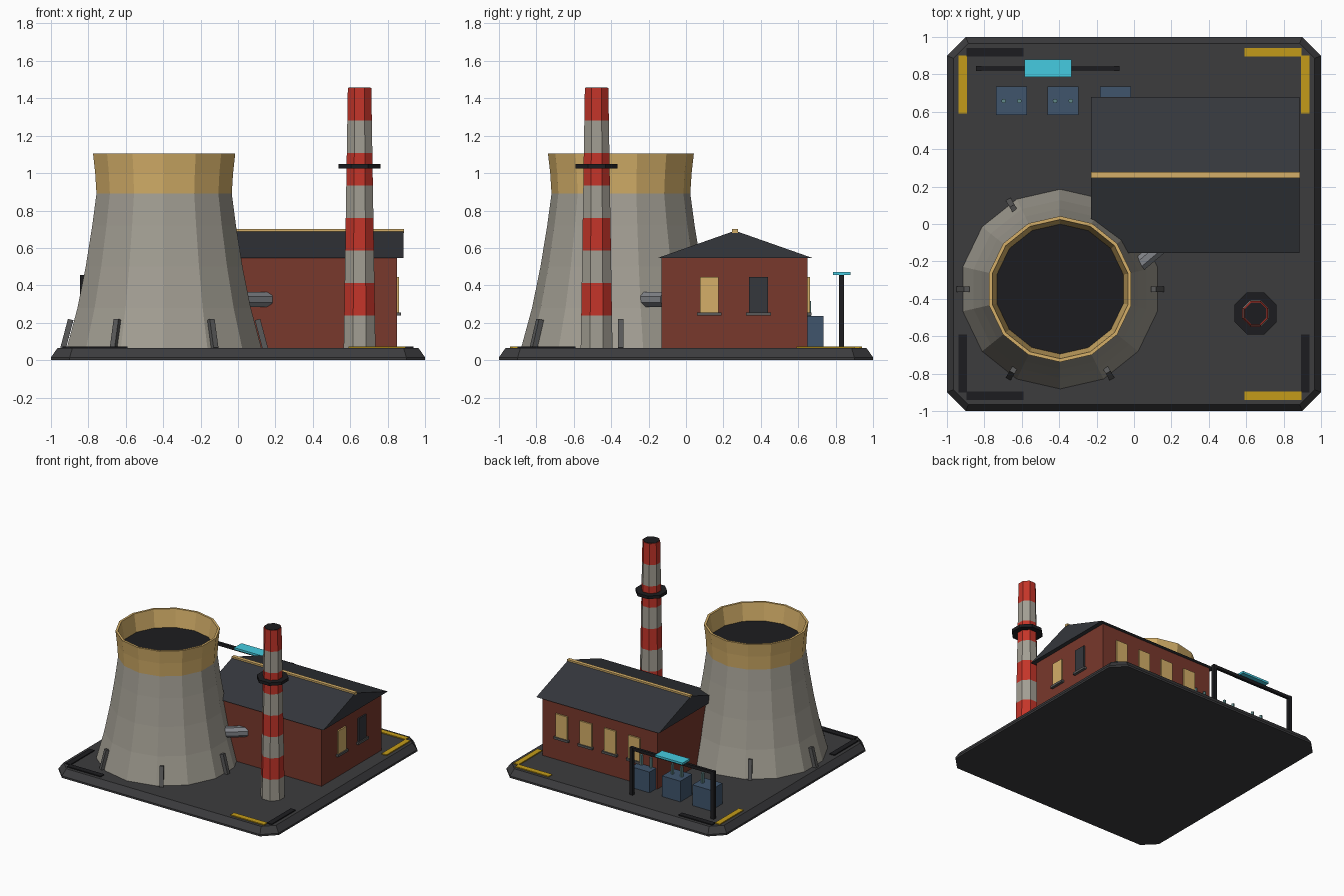
import bpy, bmesh, math
from mathutils import Matrix, Vector

if "Cube" in bpy.data.objects:
    bpy.data.objects.remove(bpy.data.objects["Cube"])


def mat(name, r, g, b):
    m = bpy.data.materials.new(name)
    m.diffuse_color = (r, g, b, 1)
    m.use_nodes = True
    m.node_tree.nodes["Principled BSDF"].inputs["Base Color"].default_value = m.diffuse_color
    return m


ASPHALT = mat("asphalt", .045, .045, .048)
CONCRETE = mat("concrete", .36, .34, .29)
TAN = mat("tan", .66, .43, .14)
BLACK = mat("black", .012, .012, .014)
BRICK = mat("brick", .19, .04, .025)
SLATE = mat("slate", .035, .038, .045)
RED = mat("red", .55, .035, .022)
YELLOW = mat("yellow", .55, .33, .01)
STEEL = mat("steel", .1, .1, .1)
PIPE = mat("pipe_grey", .22, .23, .25)
BLUE = mat("blue_grey", .05, .09, .15)
TEAL = mat("teal", .12, .25, .25)
CYAN = mat("cyan", .06, .6, .75)


def finish(name, bm, material):
    bmesh.ops.recalc_face_normals(bm, faces=bm.faces)
    me = bpy.data.meshes.new(name)
    bm.to_mesh(me)
    bm.free()
    me.materials.append(material)
    ob = bpy.data.objects.new(name, me)
    bpy.context.collection.objects.link(ob)
    return ob


def box(name, x, y, z, material):
    """Box from (min, max) pairs."""
    bm = bmesh.new()
    c = [(a[0] + a[1]) / 2 for a in (x, y, z)]
    s = [a[1] - a[0] for a in (x, y, z)]
    bmesh.ops.create_cube(bm, size=1, matrix=Matrix.Translation(c) @ Matrix.Diagonal((*s, 1)))
    return finish(name, bm, material)


def loft(name, rings, material):
    """Closed solid through a list of equal-length point rings."""
    bm = bmesh.new()
    vs = [[bm.verts.new(p) for p in ring] for ring in rings]
    n = len(vs[0])
    for a, b in zip(vs, vs[1:]):
        for i in range(n):
            j = (i + 1) % n
            bm.faces.new((a[i], a[j], b[j], b[i]))
    bm.faces.new(vs[0])
    bm.faces.new(vs[-1])
    return finish(name, bm, material)


def lathe(name, centre, profile, sides, phase, material):
    cx, cy = centre
    ang = [phase + 2 * math.pi * i / sides for i in range(sides)]
    return loft(name, [[(cx + r * math.cos(a), cy + r * math.sin(a), z) for a in ang]
                       for r, z in profile], material)


# base slab with cut corners and sloped edge
def octagon(h, c, z):
    return [(h, c, z), (c, h, z), (-c, h, z), (-h, c, z),
            (-h, -c, z), (-c, -h, z), (c, -h, z), (h, -c, z)]


G = .065
loft("base_slab", [octagon(1, .9, 0), octagon(1, .9, .015), octagon(.965, .885, G)], ASPHALT)

# corner ground markings
for sx, sy, mx, my in ((-1, 1, BLACK, YELLOW), (1, 1, YELLOW, YELLOW),
                       (1, -1, YELLOW, BLACK), (-1, -1, BLACK, BLACK)):
    box("ground_marking", sorted((sx * .59, sx * .895)), sorted((sy * .895, sy * .94)), (G - .01, .073), mx)
    box("ground_marking", sorted((sx * .893, sx * .937)), sorted((sy * .59, sy * .9)), (G - .01, .073), my)

# cooling tower
T = (-.395, -.348)
Q = math.pi / 2
lathe("cooling_tower", T, [(.535, .06), (.475, .28), (.43, .5), (.394, .72), (.371, .89)], 14, Q, CONCRETE)
lathe("tower_crown", T, [(.371, .89), (.378, 1.0), (.39, 1.105), (.372, 1.105), (.347, .955)], 14, Q, TAN)
lathe("tower_opening", T, [(.347, .95), (.347, .962)], 14, Q, BLACK)

# leaning struts around the tower foot
for k in range(6):
    bm = bmesh.new()
    m = (Matrix.Translation((*T, 0)) @ Matrix.Rotation(k * math.pi / 3, 4, 'Z')
         @ Matrix.Translation((.52, 0, .14)) @ Matrix.Rotation(-.26, 4, 'Y')
         @ Matrix.Diagonal((.03, .03, .16, 1)))
    bmesh.ops.create_cube(bm, size=1, matrix=m)
    finish("tower_strut", bm, STEEL)

# pipe joining tower and hall
a, b = Vector((-.06, -.29, .325)), Vector((.16, -.105, .325))
bm = bmesh.new()
bmesh.ops.create_cone(bm, cap_ends=True, segments=8, radius1=.043, radius2=.043, depth=(b - a).length,
                      matrix=Matrix.Translation((a + b) / 2) @ (b - a).to_track_quat('Z', 'Y').to_matrix().to_4x4()
                      @ Matrix.Rotation(math.pi / 8, 4, 'Z'))
finish("link_pipe", bm, PIPE)

# turbine hall with gable roof
box("hall_walls", (-.195, .85), (-.13, .65), (G - .01, .55), BRICK)
loft("hall_roof", [[(x, -.155, .545), (x, .68, .545), (x, .262, .692)] for x in (-.23, .885)], SLATE)
box("roof_ridge", (-.23, .888), (.247, .277), (.68, .7), TAN)

# hall windows with sills
for y, m in ((.125, TAN), (.388, SLATE)):
    box("end_window", (.84, .862), (y - .05, y + .05), (.25, .445), m)
    box("end_sill", (.84, .872), (y - .066, y + .066), (.238, .256), STEEL)
for x in (.67, .45, .23, .01):
    box("back_window", (x - .053, x + .053), (.64, .662), (.25, .445), TAN)
    box("back_sill", (x - .066, x + .066), (.64, .672), (.238, .256), STEEL)

# striped chimney
C = (.65, -.478)
E = math.pi / 8
step = (1.455 - G) / 8
rad = lambda i: .092 - .024 * i / 8
for i in range(8):
    lathe("chimney_band", C, [(rad(i), G + i * step), (rad(i + 1), G + (i + 1) * step)],
          8, E, RED if i % 2 else CONCRETE)
lathe("chimney_platform", C, [(.121, 1.025), (.121, 1.05)], 8, E, BLACK)
lathe("chimney_mouth", C, [(.063, 1.44), (.063, 1.458)], 8, E, BLACK)

# transformers with bushings
for x in (-.655, -.38, -.1):
    box("transformer", (x - .083, x + .083), (.582, .735), (G - .01, .235), BLUE)
    for s in (-.042, .042):
        lathe("bushing", (x + s, .658), [(.013, .23), (.013, .315)], 6, 0, TEAL)

# cable gantry with panel
for x in (-.83, -.092):
    box("gantry_post", (x - .014, x + .014), (.817, .845), (G - .01, .455), BLACK)
box("gantry_beam", (-.844, -.078), (.82, .842), (.43, .455), BLACK)
box("gantry_panel", (-.585, -.333), (.785, .88), (.455, .472), CYAN)
